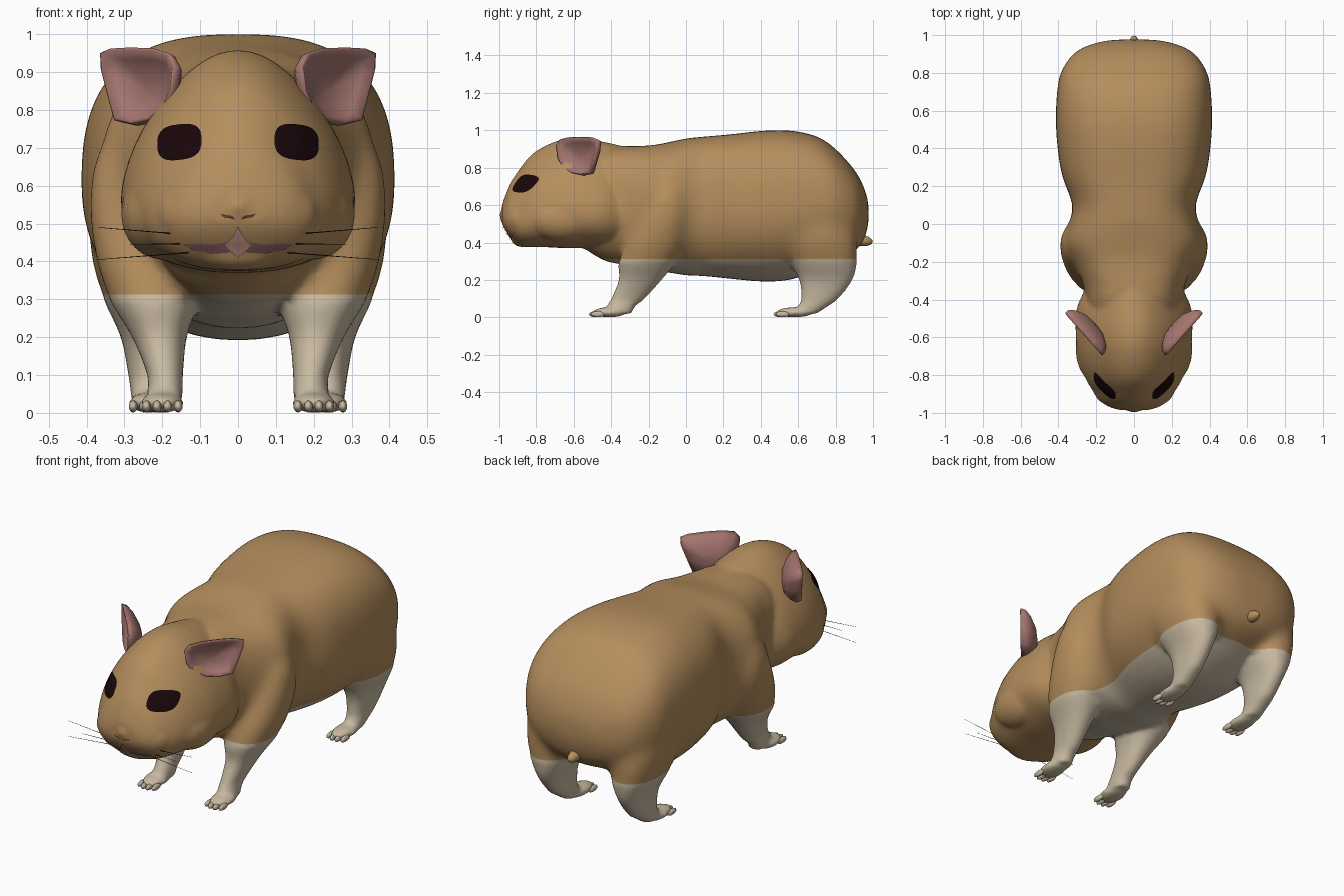
import bpy, bmesh, math
from mathutils import Vector, Matrix
from mathutils.bvhtree import BVHTree

if "Cube" in bpy.data.objects:
    bpy.data.objects.remove(bpy.data.objects["Cube"])


def material(name, rgb):
    m = bpy.data.materials.new(name)
    m.diffuse_color = (*rgb, 1)
    m.use_nodes = True
    m.node_tree.nodes["Principled BSDF"].inputs["Base Color"].default_value = m.diffuse_color
    return m


FUR = material("golden_fur", (0.46, 0.27, 0.11))
CREAM = material("cream_fur", (0.58, 0.49, 0.36))
PINK = material("ear_pink", (0.38, 0.18, 0.16))
LIP = material("lip_mauve", (0.26, 0.12, 0.12))
MOUTH = material("mouth_pink", (0.56, 0.29, 0.23))
EYE = material("eye_dark", (0.010, 0.002, 0.003))
NOSTRIL = material("nostril_brown", (0.12, 0.06, 0.03))
BLACK = material("whisker_black", (0.01, 0.01, 0.01))


def make(name, bm, *mats):
    me = bpy.data.meshes.new(name)
    bm.to_mesh(me)
    bm.free()
    for m in mats:
        me.materials.append(m)
    me.polygons.foreach_set("use_smooth", [True] * len(me.polygons))
    ob = bpy.data.objects.new(name, me)
    bpy.context.collection.objects.link(ob)
    return ob


def smooth_rows(rows, steps=5):
    """Catmull-Rom interpolation through rows of section values."""
    out = []
    for i in range(len(rows) - 1):
        a, b, c, d = (rows[max(0, min(len(rows) - 1, i + k))] for k in (-1, 0, 1, 2))
        for s in range(steps):
            t = s / steps
            out.append([0.5 * (2 * q + (r - p) * t + (2 * p - 5 * q + 4 * r - u) * t * t
                               + (3 * q - p - 3 * r + u) * t ** 3)
                        for p, q, r, u in zip(a, b, c, d)])
    return out + [list(rows[-1])]


def oval(n, power=2.0, low=None):
    """Superellipse; the lower half may have its own power."""
    for i in range(n):
        a = math.tau * i / n
        c, s = math.cos(a), math.sin(a)
        e = 2 / (low if low and s < 0 else power)
        yield (math.copysign(abs(c) ** e, c), math.copysign(abs(s) ** e, s))


def loft(bm, rings):
    rings = [[bm.verts.new(p) for p in r] for r in rings]
    n = len(rings[0])
    faces = [bm.faces.new((a[i], a[(i + 1) % n], b[(i + 1) % n], b[i]))
             for a, b in zip(rings, rings[1:]) for i in range(n)]
    faces += [bm.faces.new(rings[0]), bm.faces.new(rings[-1])]
    bmesh.ops.recalc_face_normals(bm, faces=faces)


def trunk(bm, rows, pear, power, low):
    """Sections along y: y, top, bottom, half width."""
    loft(bm, [[(w * c * (1 - pear * s), y, (t + b) / 2 + s * (t - b) / 2)
               for c, s in oval(48, power, low)] for y, t, b, w in smooth_rows(rows)])


def limb(bm, rows, side):
    """Sections along z: z, back/front y, inner/outer x."""
    loft(bm, [[(side * ((x0 + x1) / 2 + c * (x1 - x0) / 2), (y0 + y1) / 2 + s * (y1 - y0) / 2, z)
               for c, s in oval(20, 2.2)] for z, y0, y1, x0, x1 in smooth_rows(rows)])


def ball(bm, loc, size, u=20, v=12, rot=Matrix()):
    bmesh.ops.create_uvsphere(bm, u_segments=u, v_segments=v, radius=1,
                              matrix=Matrix.Translation(loc) @ rot @ Matrix.Diagonal((*size, 1)))


# Body: torso, head, cheeks, muzzle and legs blended into one skin
bm = bmesh.new()
trunk(bm, [(-.62, .80, .42, .18), (-.45, .89, .31, .24), (-.33, .915, .28, .265),
           (-.20, .918, .25, .325), (-.10, .935, .24, .37), (0, .957, .225, .345),
           (.10, .967, .22, .325), (.25, .98, .205, .38), (.40, .997, .192, .405),
           (.55, 1.0, .20, .415), (.70, .968, .25, .408), (.80, .90, .30, .39),
           (.90, .79, .35, .325), (.95, .70, .41, .235), (.977, .61, .50, .12)], 0, 2.7, 2.1)
trunk(bm, [(-.25, .88, .42, .20), (-.36, .92, .38, .25), (-.45, .94, .37, .285),
           (-.55, .957, .37, .29), (-.65, .953, .37, .285), (-.75, .918, .375, .265),
           (-.83, .865, .375, .235), (-.89, .79, .385, .20), (-.94, .715, .43, .165),
           (-.97, .645, .47, .12), (-.985, .60, .50, .07)], 0.34, 2.1, 2.2)
ball(bm, (0, -.87, .425), (.12, .068, .05))
ball(bm, (0, -.968, .545), (.042, .03, .04))
FRONT = [(.02, -.40, -.29, .15, .24), (.06, -.42, -.27, .145, .24), (.10, -.40, -.22, .145, .24),
         (.20, -.36, -.13, .135, .28), (.30, -.36, -.05, .105, .34), (.40, -.33, 0, .11, .375),
         (.55, -.26, .03, .12, .395), (.68, -.20, .0, .16, .38)]
HIND = [(.02, .58, .70, .19, .28), (.06, .60, .76, .19, .285), (.10, .615, .815, .185, .29),
        (.20, .605, .89, .17, .31), (.30, .55, .915, .13, .355), (.42, .48, .915, .12, .39),
        (.60, .48, .86, .15, .395)]
for s in (1, -1):
    limb(bm, FRONT, s)
    limb(bm, HIND, s)
    ball(bm, (s * .20, -.41, .027), (.058, .09, .027))
    ball(bm, (s * .235, .58, .027), (.055, .10, .027))
    ball(bm, (s * .20, -.66, .525), (.11, .18, .12))
    ball(bm, (s * .12, -.875, .525), (.095, .085, .085))
source = make("body_source", bm)
mod = source.modifiers.new("blend", 'REMESH')
mod.mode = 'VOXEL'
mod.voxel_size = 0.012
mod = source.modifiers.new("soften", 'SMOOTH')
mod.factor, mod.iterations = 0.5, 6
deps = bpy.context.evaluated_depsgraph_get()
bm = bmesh.new()
bm.from_mesh(source.evaluated_get(deps).to_mesh())
bpy.data.objects.remove(source)

# Melt shoulders and haunches into the torso
flank = [v for v in bm.verts if v.co.z > .30 and v.co.y > -.36]
for _ in range(35):
    bmesh.ops.smooth_vert(bm, verts=flank, factor=0.5,
                          use_axis_x=True, use_axis_y=True, use_axis_z=True)

# Cream fur below a level line on the belly and legs
LINE = 0.313
bmesh.ops.bisect_plane(bm, geom=bm.verts[:] + bm.edges[:] + bm.faces[:],
                       plane_co=(0, 0, LINE), plane_no=(0, 0, 1))
for f in bm.faces:
    f.material_index = int(f.calc_center_median().z < LINE)
skin = BVHTree.FromBMesh(bm)
make("body", bm, FUR, CREAM)


def patch(name, outline, mat, lift=0.004, dome=0.0, rings=6):
    """Thin plate that follows the face, from an (x, z) outline."""
    cx = sum(p[0] for p in outline) / len(outline)
    cz = sum(p[1] for p in outline) / len(outline)

    def on_skin(x, z, r):
        hit, nor, _, _ = skin.ray_cast(Vector((x, -2, z)), Vector((0, 1, 0)))
        if hit is None:
            hit, nor, _, _ = skin.find_nearest(Vector((x, -.95, z)))
        return hit + nor * (lift + dome * (1 - r * r))

    bm = bmesh.new()
    mid = bm.verts.new(on_skin(cx, cz, 0))
    n, prev = len(outline), None
    for k in range(1, rings + 1):
        r = k / rings
        ring = [bm.verts.new(on_skin(cx + (x - cx) * r, cz + (z - cz) * r, r)) for x, z in outline]
        for i in range(n):
            j = (i + 1) % n
            bm.faces.new((mid, ring[i], ring[j]) if prev is None else (prev[i], ring[i], ring[j], prev[j]))
        prev = ring
    bm.normal_update()
    if sum(f.normal.y for f in bm.faces) > 0:
        bmesh.ops.reverse_faces(bm, faces=bm.faces[:])
    make(name, bm, mat)


def ear(name, s):
    """Cupped ear: front bowl and deeper back shell sharing one rim."""
    rim = [(.195, .80), (.172, .85), (.163, .92), (.18, .952), (.22, .964), (.28, .967), (.335, .964),
           (.362, .952), (.36, .91), (.345, .85), (.325, .775), (.28, .765), (.235, .775)]
    bm = bmesh.new()

    def ring(scale, depth):
        pts = []
        for x, z in rim:
            x, z = .255 + (x - .255) * scale, .86 + (z - .86) * scale
            pts.append((s * (x + .006 - .7 * depth), -.697 + (x - .165) * 1.13 + .75 * depth, z - .3 * depth))
        return pts
    loft(bm, [ring(.1, .045), ring(.45, .038), ring(.75, .02), ring(.94, .002), ring(1, .005),
              ring(.98, .03), ring(.8, .055), ring(.45, .08), ring(.1, .085)])
    make(name, bm, PINK)


for s, side in ((1, "left"), (-1, "right")):
    ear("ear_" + side, s)
    # Eyes, nostrils and lips
    patch("eye_" + side, [(s * (.153 + .058 * c), .714 + .047 * z - .006 * c) for c, z in oval(32, 2.8)],
          EYE, 0.003, 0.006)
    patch("nostril_" + side, [(s * (.027 + .02 * c), .519 + .004 * z + .008 * c * c * c) for c, z in oval(16)],
          NOSTRIL, 0.002)
    patch("lip_" + side, [(s * x, z) for x, z in [(.02, .425), (.07, .422), (.12, .432), (.145, .447),
                                                  (.11, .45), (.07, .447), (.03, .452)]], LIP, 0.003)
    # Toes
    for part, x0, y0 in (("front", .20, -.488), ("hind", .235, .50)):
        bm = bmesh.new()
        for k in range(4):
            d = (k - 1.5) * .028
            ball(bm, (s * (x0 + d), y0 + abs(d) * .4, .017), (.012, .037, .016), 10, 8)
        make(part + "_toes_" + side, bm, CREAM)
    # Whiskers: thin upright blades
    bm = bmesh.new()
    for a, b in (((.15, -.92, .472), (.37, -.92, .49)), ((.14, -.92, .447), (.285, -.925, .445)),
                 ((.11, -.91, .425), (.37, -.92, .405))):
        a, b = (Vector((s * p[0], p[1], p[2])) for p in (a, b))
        up = Vector((0, 0, .0016))
        bm.faces.new([bm.verts.new(p) for p in (a - up, b - up * .4, b + up * .4, a + up)])
    make("whiskers_" + side, bm, BLACK)

# Cleft of the mouth
patch("mouth", [(0, .495), (-.014, .468), (-.034, .446), (-.017, .428), (0, .414),
                (.017, .428), (.034, .446), (.014, .468)], MOUTH, 0.006)

# Tail stub
bm = bmesh.new()
ball(bm, (0, .935, .412), (.03, .064, .03), 16, 10, Matrix.Rotation(-.15, 4, 'X'))
make("tail", bm, FUR)
